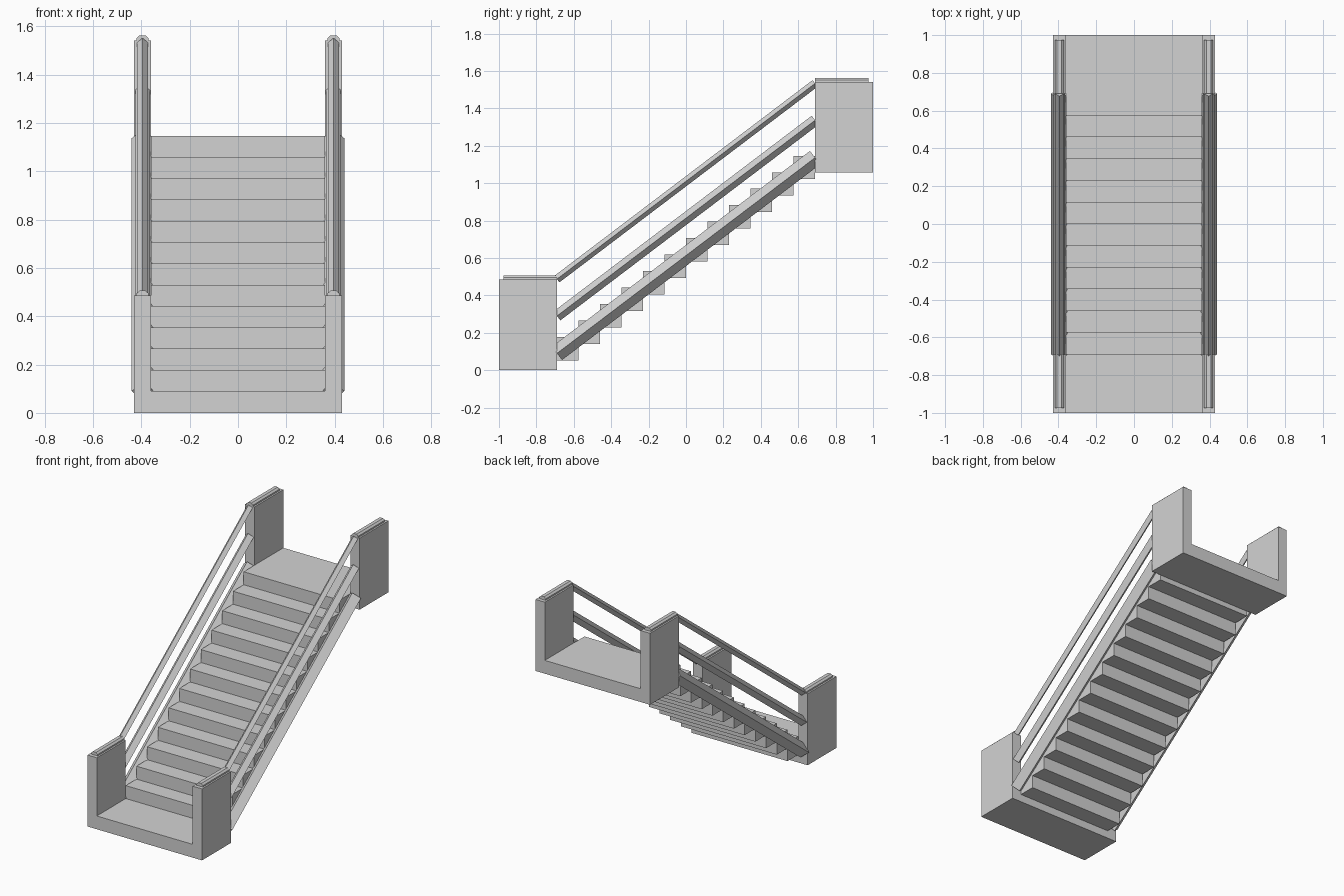
import bpy
import bmesh
from mathutils import Vector

cube = bpy.data.objects.get("Cube")
if cube:
    bpy.data.objects.remove(cube, do_unlink=True)

grey = bpy.data.materials.new("concrete_grey")
grey.use_nodes = True
colour = (0.65, 0.65, 0.65, 1)
grey.diffuse_color = colour
grey.node_tree.nodes["Principled BSDF"].inputs["Base Color"].default_value = colour

RUN = 0.69          # half length of the flight
STEPS = 12
TREAD = 2 * RUN / STEPS
RISE = 0.088
FLOOR = 0.09
WALL = 0.485
RAIL_X = 0.395


def sweep(name, profile, start, end, side, up):
    """Extrude a flat profile from start to end."""
    start, end = Vector(start), Vector(end)
    bm = bmesh.new()
    face = bm.faces.new([bm.verts.new(start + side * a + up * b) for a, b in profile])
    new = bmesh.ops.extrude_face_region(bm, geom=[face])["geom"]
    verts = [v for v in new if isinstance(v, bmesh.types.BMVert)]
    bmesh.ops.translate(bm, verts=verts, vec=end - start)
    bmesh.ops.recalc_face_normals(bm, faces=bm.faces)
    mesh = bpy.data.meshes.new(name)
    bm.to_mesh(mesh)
    bm.free()
    mesh.materials.append(grey)
    obj = bpy.data.objects.new(name, mesh)
    bpy.context.collection.objects.link(obj)
    return obj


X, Z = Vector((1, 0, 0)), Vector((0, 0, 1))

# Landings: U-shaped troughs with side walls
o, i = 0.43, 0.36
trough = [(-o, 0), (o, 0), (o, WALL), (i, WALL), (i, FLOOR),
          (-i, FLOOR), (-i, WALL), (-o, WALL)]
top_z = STEPS * RISE
sweep("lower_landing", trough, (0, -1, 0), (0, -RUN, 0), X, Z)
sweep("upper_landing", trough, (0, RUN, top_z), (0, 1, top_z), X, Z)

# Steps: overlapping blocks
for n in range(STEPS):
    y = -RUN + n * TREAD
    top = FLOOR + (n + 1) * RISE
    block = [(-i, top - 0.125), (i, top - 0.125), (i, top), (-i, top)]
    sweep(f"step_{n + 1}", block, (0, y, 0), (0, y + TREAD, 0), X, Z)

# Rails and wall caps on both sides
rails = {"stringer": (0.09, 0.045), "middle_rail": (0.29, 0.03), "handrail": (0.487, 0.022)}
cap = [(-0.024, 0), (0.024, 0), (0.024, 0.01), (0.012, 0.021), (-0.012, 0.021), (-0.024, 0.01)]
for label, s in (("left", 1), ("right", -1)):
    x = s * RAIL_X
    for name, (z, r) in rails.items():
        a, b = Vector((x, -RUN, z)), Vector((x, RUN, z + top_z - 0.01))
        up = X.cross((b - a).normalized())
        sweep(f"{label}_{name}", [(-r, 0), (0, -r), (r, 0), (0, r)], a, b, X, up)
    sweep(f"{label}_lower_cap", cap, (x, -0.975, WALL), (x, -RUN, WALL), X, Z)
    sweep(f"{label}_upper_cap", cap, (x, RUN, top_z + WALL), (x, 0.975, top_z + WALL), X, Z)
